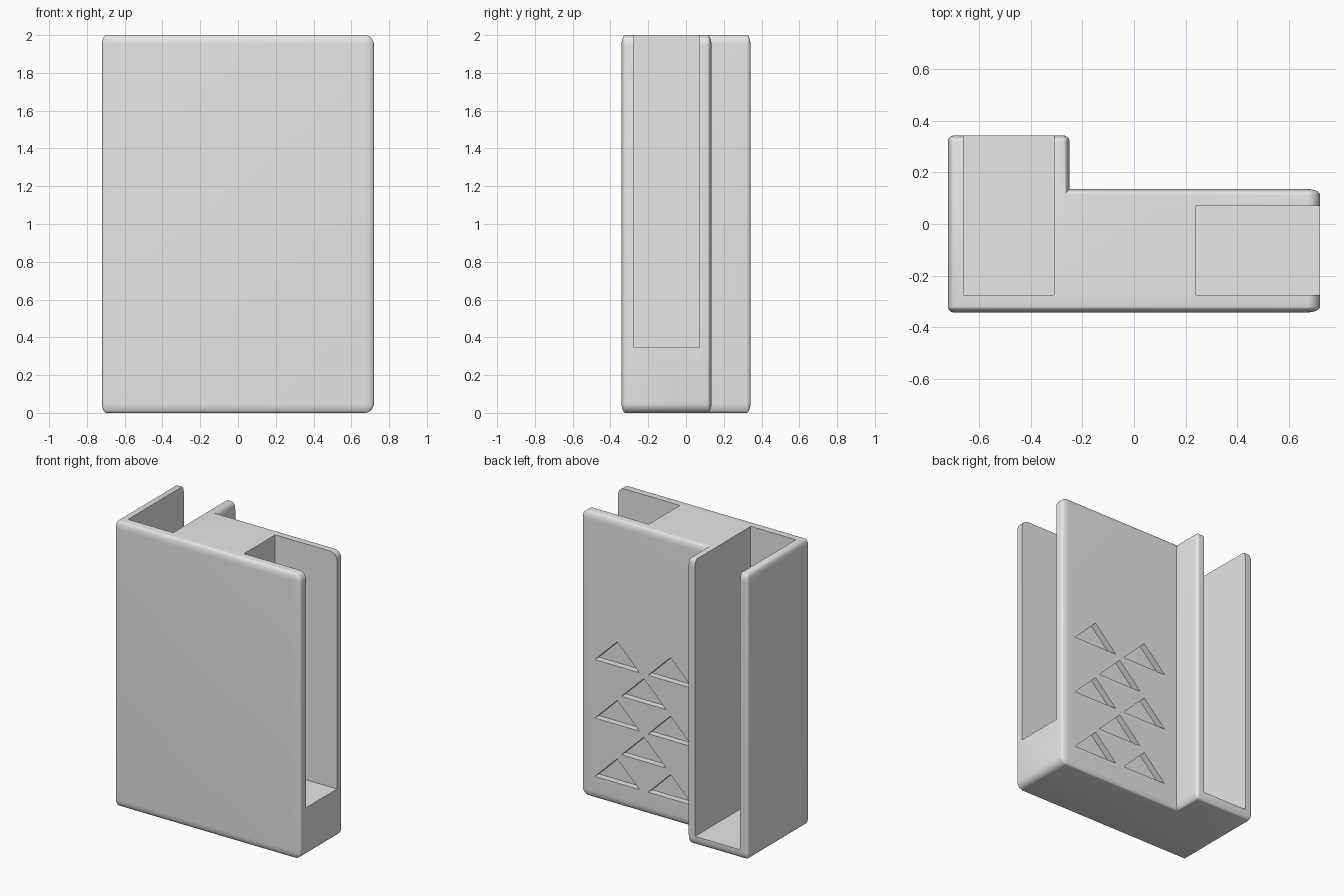
import bpy
import bmesh

old = bpy.data.objects.get("Cube")
if old:
    bpy.data.objects.remove(old, do_unlink=True)

grey = bpy.data.materials.new("plain grey")
grey.use_nodes = True
COLOUR = (0.8, 0.8, 0.8, 1)
grey.diffuse_color = COLOUR
grey.node_tree.nodes["Principled BSDF"].inputs["Base Color"].default_value = COLOUR


def prism(bm, points, offset):
    """Extrude a closed outline along an offset vector."""
    face = bm.faces.new([bm.verts.new(p) for p in points])
    new = bmesh.ops.extrude_face_region(bm, geom=[face])["geom"]
    bmesh.ops.translate(bm, vec=offset, verts=[v for v in new if isinstance(v, bmesh.types.BMVert)])
    bmesh.ops.recalc_face_normals(bm, faces=bm.faces)


def make_object(name, bm):
    mesh = bpy.data.meshes.new(name)
    bm.to_mesh(mesh)
    bm.free()
    mesh.materials.append(grey)
    obj = bpy.data.objects.new(name, mesh)
    bpy.context.collection.objects.link(obj)
    return obj


def box_cutter(name, x0, x1, y0, y1, z0, z1):
    bm = bmesh.new()
    prism(bm, [(x0, y0, z0), (x1, y0, z0), (x1, y1, z0), (x0, y1, z0)], (0, 0, z1 - z0))
    return make_object(name, bm)


# L-shaped body, rounded while squashed so the vertical rounding comes out taller
W, D, H = 0.72, 0.342, 2.0
BACK, STEP = 0.135, -0.25
ROUND, STRETCH = 0.022, 2.5
bm = bmesh.new()
outline = [(-W, -D), (W, -D), (W, BACK), (STEP, BACK), (STEP, D), (-W, D)]
prism(bm, [(x, y, 0) for x, y in outline], (0, 0, H / STRETCH))
convex = [e for e in bm.edges if e.is_convex]
bmesh.ops.bevel(bm, geom=convex, offset=ROUND, segments=8, profile=0.5, affect="EDGES")
for v in bm.verts:
    v.co.z *= STRETCH
    if v.co.x > W - ROUND - 0.001:  # wider rounding at the open end
        v.co.x = W - (W - v.co.x) * 2.2
body = make_object("holder_body", bm)

# Open slots: one out of the back, one out of the side, both open at the top
cutters = [
    box_cutter("back_slot_cutter", -0.66, -0.31, -0.275, 0.5, 0.06, 2.2),
    box_cutter("side_slot_cutter", 0.24, 0.9, -0.275, 0.07, 0.345, 2.2),
]

# Staggered triangular recesses on the back
DEPTH, HALF, TALL = 0.045, 0.173, 0.17
bm = bmesh.new()
for column, rows in enumerate((3, 2, 3)):
    cx = 0.44 - 0.207 * column
    for row in range(rows):
        z = 0.155 + 0.41 * row + 0.207 * (column % 2)
        prism(bm, [(cx - HALF, BACK - DEPTH, z), (cx + HALF, BACK - DEPTH, z),
                   (cx, BACK - DEPTH, z + TALL)], (0, DEPTH + 0.05, 0))
cutters.append(make_object("triangle_cutter", bm))

# Cut everything out and tidy up
bpy.ops.object.select_all(action="DESELECT")
body.select_set(True)
bpy.context.view_layer.objects.active = body
for cutter in cutters:
    cutter.hide_render = True
    mod = body.modifiers.new(cutter.name, "BOOLEAN")
    mod.operation = "DIFFERENCE"
    mod.solver = "EXACT"
    mod.object = cutter
    bpy.ops.object.modifier_apply(modifier=mod.name)
    bpy.data.objects.remove(cutter, do_unlink=True)

bpy.ops.object.shade_smooth_by_angle(angle=0.6)
